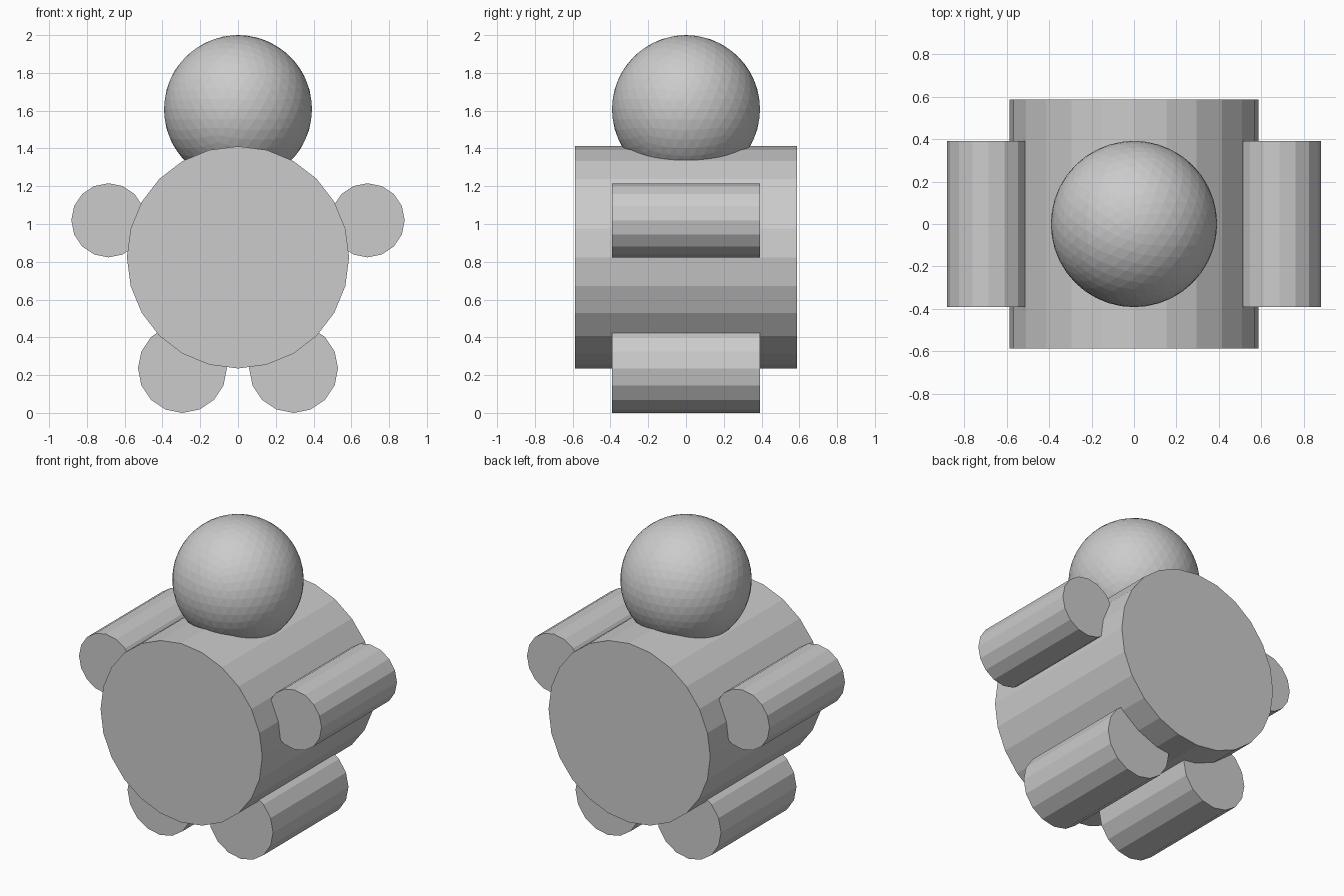
import bpy
from math import pi

if "Cube" in bpy.data.objects:
    bpy.data.objects.remove(bpy.data.objects["Cube"])

U = 2 / 5.1          # head radius, the base unit of the figure
BODY_Z = 2.1 * U


def barrel(name, sides, radius, length, x, z):
    """Flat-faced cylinder lying along y, with a corner at each side."""
    bpy.ops.mesh.primitive_cylinder_add(
        vertices=sides, radius=radius, depth=length,
        location=(x, 0, z), rotation=(pi / 2, 0, 0))
    bpy.context.object.name = name


# Head
bpy.ops.mesh.primitive_ico_sphere_add(
    subdivisions=4, radius=U, location=(0, 0, BODY_Z + 2 * U))
bpy.context.object.name = "head"

# Body
barrel("body", 24, 1.5 * U, 3 * U, 0, BODY_Z)

# Arms and legs on both sides
for side, s in (("left", -1), ("right", 1)):
    barrel(side + "_arm", 16, 0.5 * U, 2 * U, s * 1.75 * U, BODY_Z + 0.5 * U)
    barrel(side + "_leg", 16, 0.6 * U, 2 * U, s * 0.75 * U, 0.6 * U)
